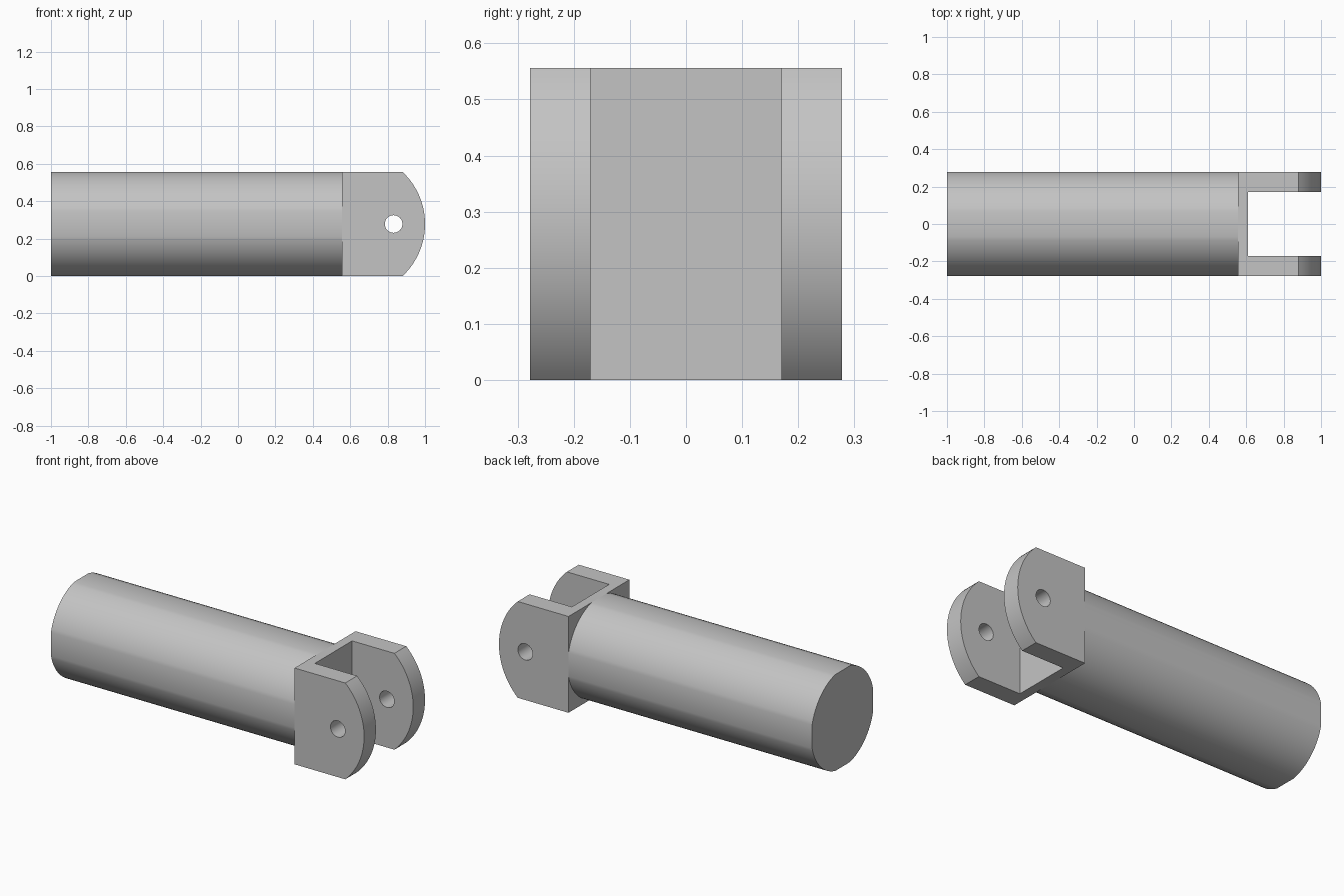
import bpy
import bmesh
from math import acos, asin, cos, sin, pi
from mathutils import Vector

if "Cube" in bpy.data.objects:
    bpy.data.objects.remove(bpy.data.objects["Cube"], do_unlink=True)

HALF = 0.278          # half width and half height
ROD_R = 0.286         # rod radius before its four narrow flats
SHOULDER = 0.556      # where the rod meets the fork

steel = bpy.data.materials.new("grey_steel")
steel.use_nodes = True
grey = (0.55, 0.55, 0.55, 1)
steel.diffuse_color = grey
steel.node_tree.nodes["Principled BSDF"].inputs["Base Color"].default_value = grey


def extrude(name, points, direction):
    """Make a prism from a closed planar outline."""
    bm = bmesh.new()
    face = bm.faces.new([bm.verts.new(p) for p in points])
    new = bmesh.ops.extrude_face_region(bm, geom=[face])["geom"]
    verts = [g for g in new if isinstance(g, bmesh.types.BMVert)]
    bmesh.ops.translate(bm, verts=verts, vec=Vector(direction))
    bmesh.ops.recalc_face_normals(bm, faces=bm.faces)
    mesh = bpy.data.meshes.new(name)
    bm.to_mesh(mesh)
    bm.free()
    mesh.materials.append(steel)
    obj = bpy.data.objects.new(name, mesh)
    bpy.context.collection.objects.link(obj)
    return obj


def select(obj):
    bpy.ops.object.select_all(action="DESELECT")
    obj.select_set(True)
    bpy.context.view_layer.objects.active = obj


def cut(obj, cutter):
    """Subtract the cutter and discard it."""
    cutter.hide_render = True
    select(obj)
    mod = obj.modifiers.new("cut", "BOOLEAN")
    mod.operation = "DIFFERENCE"
    mod.solver = "EXACT"
    mod.object = cutter
    bpy.ops.object.modifier_apply(modifier=mod.name)
    bpy.data.objects.remove(cutter, do_unlink=True)


# Rod: round bar with narrow flats on its four sides
flat = acos(HALF / ROD_R)
steps = 16
outline = []
for quarter in range(4):
    for i in range(steps + 1):
        a = quarter * pi / 2 + flat + (pi / 2 - 2 * flat) * i / steps
        outline.append((-1, ROD_R * cos(a), HALF + ROD_R * sin(a)))
rod = extrude("rod", outline, (SHOULDER + 1, 0, 0))

# Fork: square block with a rounded nose
bulge = 0.12
nose_r = (HALF ** 2 + bulge ** 2) / (2 * bulge)
sweep = asin(HALF / nose_r)
side = [(SHOULDER, -HALF, 2 * HALF), (SHOULDER, -HALF, 0)]
for i in range(33):
    a = -sweep + 2 * sweep * i / 32
    side.append((1 - nose_r + nose_r * cos(a), -HALF, HALF + nose_r * sin(a)))
fork = extrude("fork", side, (0, 2 * HALF, 0))

# Slot between the two cheeks
slot = [(0.61, -0.17, -0.2), (1.2, -0.17, -0.2), (1.2, 0.17, -0.2), (0.61, 0.17, -0.2)]
cut(fork, extrude("slot_cutter", slot, (0, 0, 1)))

# Pin hole through both cheeks
ring = [(0.832 + 0.047 * cos(i * pi / 16), -0.5, HALF + 0.047 * sin(i * pi / 16))
        for i in range(32)]
cut(fork, extrude("pin_cutter", ring, (0, 1, 0)))

for part in (rod, fork):
    select(part)
    bpy.ops.object.shade_smooth_by_angle()
